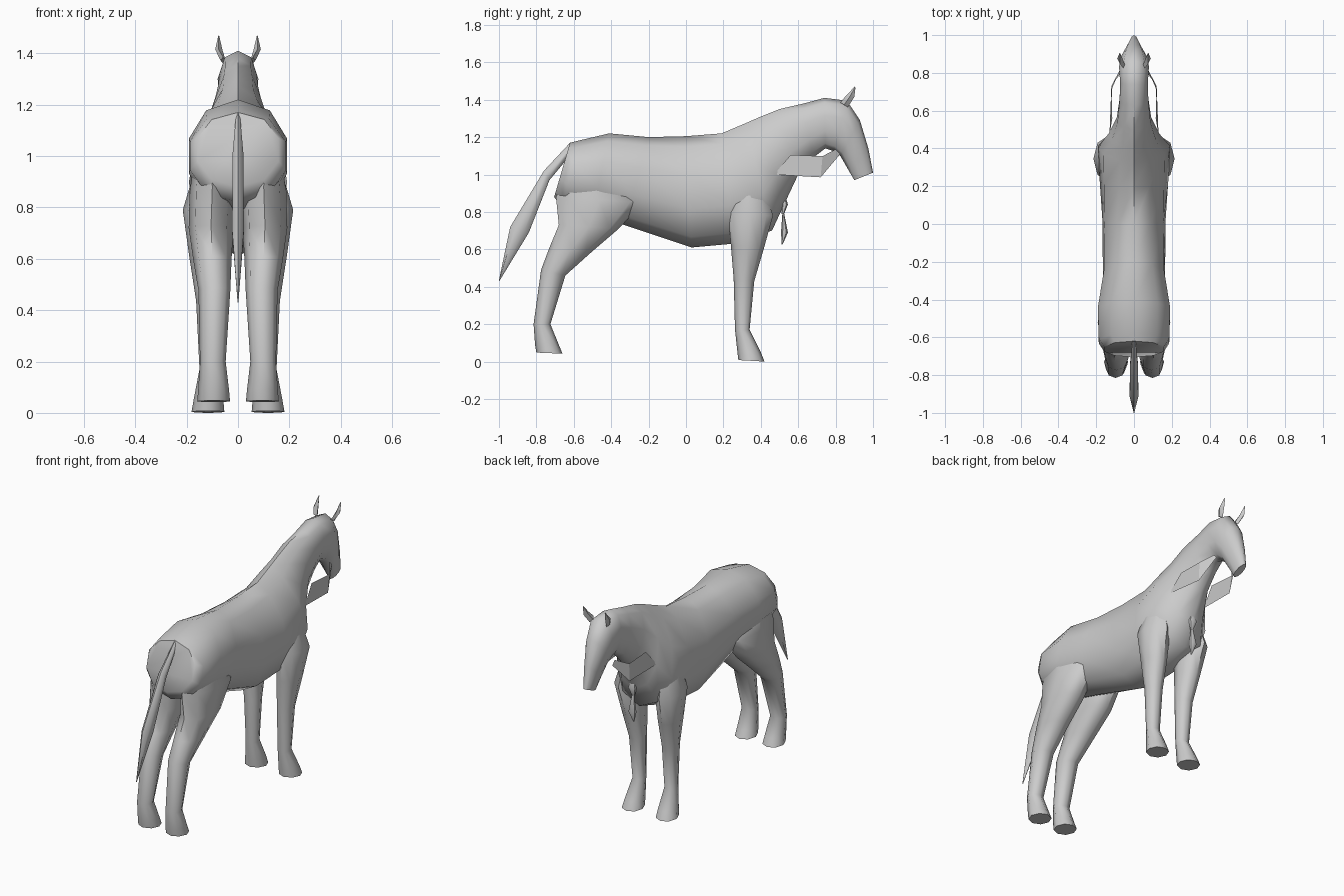
import bpy, bmesh, math

coat = bpy.data.materials.new("grey_coat")
coat.diffuse_color = (0.6, 0.6, 0.6, 1)


def finish(name, bm, smooth=60):
    bmesh.ops.recalc_face_normals(bm, faces=bm.faces)
    me = bpy.data.meshes.new(name)
    bm.to_mesh(me)
    bm.free()
    ob = bpy.data.objects.new(name, me)
    bpy.context.collection.objects.link(ob)
    me.materials.append(coat)
    bpy.ops.object.select_all(action='DESELECT')
    ob.select_set(True)
    bpy.context.view_layer.objects.active = ob
    if smooth:
        bpy.ops.object.shade_smooth_by_angle(angle=math.radians(smooth))
    return ob


def loft(name, rings, n=12, power=0.9, smooth=60):
    """Each ring spans two points in the side plane:
    y1, z1, y2, z2, half width, x centre, optional narrowing toward the first point."""
    bm = bmesh.new()
    loops = []
    for y1, z1, y2, z2, w, cx, *egg in rings:
        e = egg[0] if egg else 0
        loop = []
        for i in range(n):
            a = 2 * math.pi * i / n
            c, s = math.cos(a), math.sin(a)
            s = math.copysign(abs(s) ** power, s)
            t = (1 - c) / 2
            s *= 1 - e * max(0, 1 - 2 * t)
            loop.append(bm.verts.new((cx + w * s, y1 + (y2 - y1) * t, z1 + (z2 - z1) * t)))
        loops.append(loop)
    for a, b in zip(loops, loops[1:]):
        for i in range(n):
            j = (i + 1) % n
            bm.faces.new((a[i], a[j], b[j], b[i]))
    bm.faces.new(loops[0])
    bm.faces.new(loops[-1])
    return finish(name, bm, smooth)


def flip(rings, side):
    return [r[:5] + (side * r[5],) for r in rings]


def plate(name, points):
    """Thin sheet through the given corners."""
    bm = bmesh.new()
    bm.faces.new([bm.verts.new(p) for p in points])
    return finish(name, bm, 0)


# Trunk, neck and head as one continuous skin
loft("body", [
    (-0.62, 1.17, -0.705, 0.88, 0.165, 0),
    (-0.58, 1.18, -0.66, 0.82, 0.195, 0),
    (-0.41, 1.22, -0.50, 0.78, 0.20, 0),
    (-0.20, 1.20, -0.33, 0.73, 0.172, 0, 0.1),
    (0.00, 1.205, 0.03, 0.61, 0.175, 0, 0.2),
    (0.19, 1.22, 0.25, 0.63, 0.19, 0, 0.4),
    (0.32, 1.275, 0.46, 0.70, 0.20, 0, 0.5),
    (0.40, 1.31, 0.52, 0.83, 0.14, 0, 0.4),
    (0.50, 1.35, 0.60, 1.00, 0.095, 0, 0.1),
    (0.63, 1.38, 0.68, 1.09, 0.08, 0),
    (0.74, 1.41, 0.745, 1.14, 0.072, 0, -0.2),
    (0.86, 1.395, 0.79, 1.125, 0.078, 0, -0.2),
    (0.93, 1.29, 0.825, 1.10, 0.068, 0),
    (0.975, 1.14, 0.865, 1.03, 0.042, 0),
    (1.00, 1.01, 0.90, 0.97, 0.022, 0)], n=10)

# Tail tapering to a point
loft("tail", [
    (-0.62, 1.17, -0.63, 1.09, 0.010, 0),
    (-0.76, 1.02, -0.73, 0.97, 0.024, 0),
    (-0.94, 0.72, -0.84, 0.69, 0.026, 0),
    (-1.00, 0.435, -0.998, 0.43, 0.002, 0)], n=6)

front_leg = [
    (0.28, 1.02, 0.40, 1.00, 0.025, 0.125),
    (0.225, 0.80, 0.465, 0.78, 0.075, 0.14),
    (0.24, 0.62, 0.415, 0.60, 0.065, 0.125),
    (0.255, 0.44, 0.365, 0.43, 0.05, 0.113),
    (0.262, 0.17, 0.34, 0.17, 0.04, 0.11),
    (0.275, 0.05, 0.40, 0.05, 0.058, 0.115),
    (0.28, 0.008, 0.42, 0.0, 0.064, 0.117)]
hind_leg = [
    (-0.60, 1.10, -0.48, 1.10, 0.04, 0.11),
    (-0.695, 0.88, -0.23, 0.85, 0.088, 0.10),
    (-0.68, 0.73, -0.36, 0.71, 0.087, 0.105),
    (-0.73, 0.61, -0.50, 0.59, 0.075, 0.10),
    (-0.775, 0.49, -0.645, 0.46, 0.062, 0.092),
    (-0.815, 0.20, -0.725, 0.20, 0.05, 0.098),
    (-0.807, 0.09, -0.68, 0.09, 0.06, 0.095),
    (-0.80, 0.048, -0.66, 0.042, 0.064, 0.095)]
ear = [
    (0.825, 1.385, 0.865, 1.36, 0.010, 0.058),
    (0.85, 1.415, 0.90, 1.415, 0.014, 0.075),
    (0.902, 1.47, 0.906, 1.465, 0.002, 0.075)]

for side, word in ((1, "right"), (-1, "left")):
    loft("front_leg_" + word, flip(front_leg, side), n=8, power=1)
    loft("hind_leg_" + word, flip(hind_leg, side), n=8, power=1)
    loft("ear_" + word, flip(ear, side), n=4, smooth=40)
    # Loose strap at the cheek, bent toward the mouth
    x = side
    plate("cheek_strap_" + word, [
        (x * 0.13, 0.47, 1.00), (x * 0.115, 0.56, 1.105),
        (x * 0.12, 0.73, 1.098), (x * 0.115, 0.72, 0.985)])
    plate("strap_end_" + word, [
        (x * 0.12, 0.73, 1.098), (x * 0.07, 0.80, 1.135),
        (x * 0.07, 0.825, 1.11), (x * 0.115, 0.72, 0.985)])

# Chest ornament: small knot with a hanging pendant
loft("chest_knot", [
    (0.51, 0.89, 0.53, 0.89, 0.014, 0),
    (0.51, 0.84, 0.545, 0.84, 0.026, 0),
    (0.51, 0.79, 0.525, 0.79, 0.010, 0)], n=6)
loft("chest_pendant", [
    (0.515, 0.79, 0.525, 0.79, 0.008, 0),
    (0.508, 0.69, 0.545, 0.69, 0.024, 0),
    (0.512, 0.625, 0.516, 0.625, 0.004, 0)], n=6)
